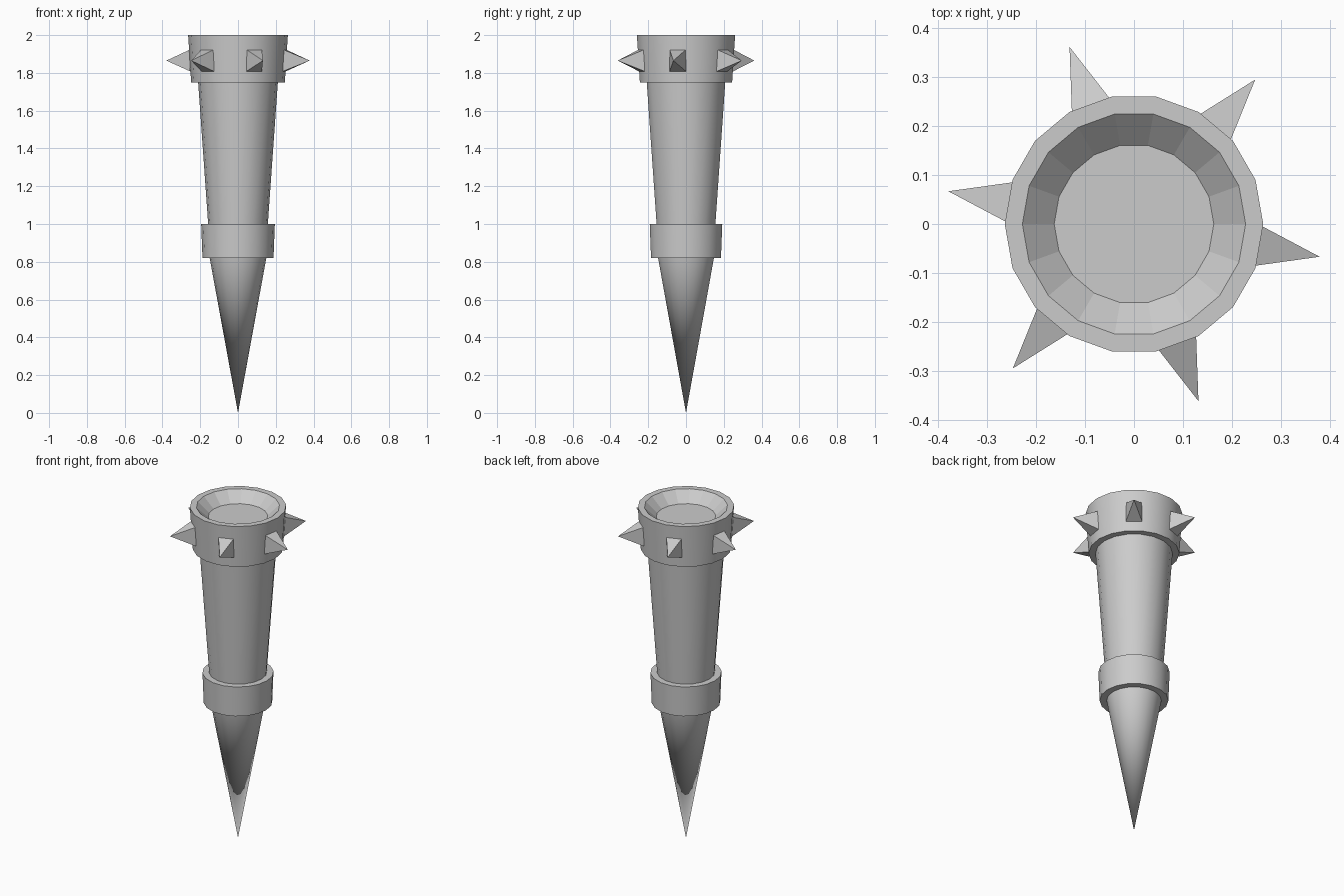
import bpy
import bmesh
from math import cos, sin, radians, tau

if "Cube" in bpy.data.objects:
    bpy.data.objects.remove(bpy.data.objects["Cube"])

SIDES = 18


def finish(name, bm, smooth_angle=None):
    mesh = bpy.data.meshes.new(name)
    bm.to_mesh(mesh)
    bm.free()
    obj = bpy.data.objects.new(name, mesh)
    bpy.context.collection.objects.link(obj)
    if smooth_angle:
        bpy.ops.object.select_all(action='DESELECT')
        obj.select_set(True)
        bpy.context.view_layer.objects.active = obj
        bpy.ops.object.shade_smooth_by_angle(angle=radians(smooth_angle))
    return obj


def lathe(name, profile, smooth_angle=None):
    """Revolve (radius, z) points around z; zero radius makes a pole."""
    bm = bmesh.new()
    rings = []
    for r, z in profile:
        if r == 0:
            rings.append([bm.verts.new((0, 0, z))] * SIDES)
        else:
            rings.append([bm.verts.new((r * cos(tau * i / SIDES), r * sin(tau * i / SIDES), z))
                          for i in range(SIDES)])
    for a, b in zip(rings, rings[1:]):
        for i in range(SIDES):
            j = (i + 1) % SIDES
            bm.faces.new(dict.fromkeys((a[i], a[j], b[j], b[i])))
    return finish(name, bm, smooth_angle)


# Pointed tip, lower band, tapered shaft
lathe("pointed_tip", [(0, 0), (0.15, 0.82)], 30)
lathe("lower_band", [(0.15, 0.82), (0.188, 0.82), (0.195, 1.0), (0.158, 1.0)], 30)
lathe("shaft", [(0.158, 1.0), (0.211, 1.75)], 30)

# Flared collar, and the flat-faceted dish in its top
lathe("collar", [(0.211, 1.75), (0.248, 1.75), (0.264, 2.0), (0.228, 2.0)], 30)
lathe("top_dish", [(0.228, 2.0), (0.163, 1.94), (0, 1.94)])


# Pyramid spikes, each on one collar facet
def spike(name, angle):
    bm = bmesh.new()
    base = [bm.verts.new((0.249, y, z)) for y, z in
            ((-0.044, 1.808), (0.044, 1.808), (0.044, 1.924), (-0.044, 1.924))]
    tip = bm.verts.new((0.385, 0, 1.865))
    for i in range(4):
        bm.faces.new((base[i], base[(i + 1) % 4], tip))
    finish(name, bm).rotation_euler.z = angle


for k in range(6):
    spike(f"spike_{k + 1}", radians(60 * k - 10))
